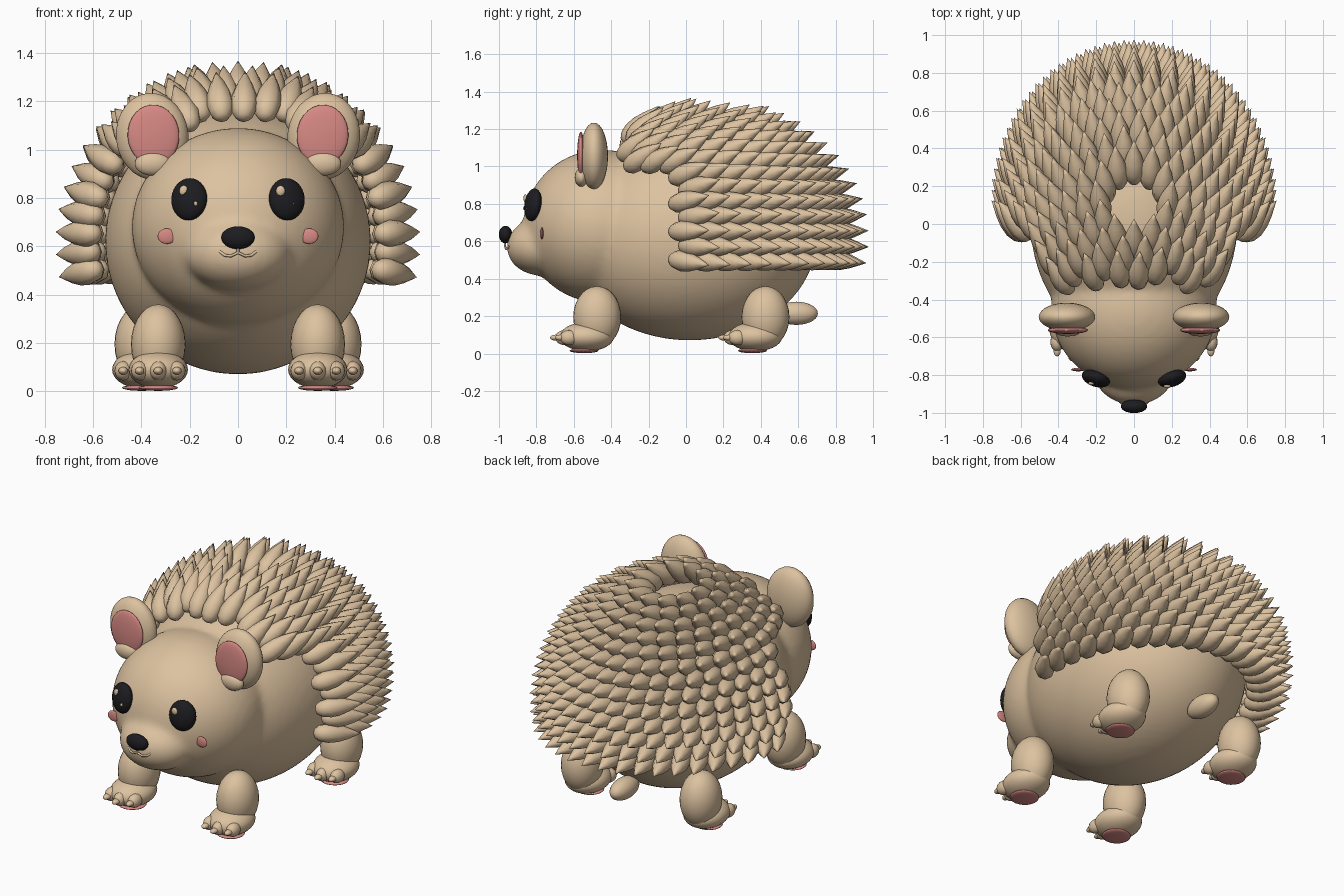
import bpy, bmesh, math
from mathutils import Vector, Matrix, Euler

if "Cube" in bpy.data.objects:
    bpy.data.objects.remove(bpy.data.objects["Cube"])


def material(name, rgb):
    m = bpy.data.materials.new(name)
    m.diffuse_color = (*rgb, 1)
    m.use_nodes = True
    m.node_tree.nodes["Principled BSDF"].inputs["Base Color"].default_value = m.diffuse_color
    return m


TAN = material("tan", (0.72, 0.54, 0.35))
PINK = material("pink", (0.68, 0.25, 0.23))
BLACK = material("black", (0.012, 0.012, 0.014))


def finish(name, bm, mat):
    me = bpy.data.meshes.new(name)
    bmesh.ops.recalc_face_normals(bm, faces=bm.faces)
    bm.to_mesh(me)
    bm.free()
    me.materials.append(mat)
    for p in me.polygons:
        p.use_smooth = True
    ob = bpy.data.objects.new(name, me)
    bpy.context.collection.objects.link(ob)
    return ob


def add_ball(bm, c, r, rot=(0, 0, 0), seg=28):
    mat = (Matrix.Translation(c) @ Euler([math.radians(a) for a in rot]).to_matrix().to_4x4()
           @ Matrix.Diagonal((*r, 1)))
    bmesh.ops.create_uvsphere(bm, u_segments=seg, v_segments=seg // 2, radius=1, matrix=mat)


def ball(name, c, r, mat, rot=(0, 0, 0), seg=28):
    bm = bmesh.new()
    add_ball(bm, c, r, rot, seg)
    return finish(name, bm, mat)


# Body, head and snout fused into one soft skin
C, R = Vector((0, 0.02, 0.62)), Vector((0.55, 0.68, 0.55))
bm = bmesh.new()
add_ball(bm, C, R, seg=64)
add_ball(bm, (0, -0.45, 0.68), (0.44, 0.42, 0.41), seg=64)
add_ball(bm, (0, -0.77, 0.57), (0.22, 0.19, 0.155), seg=48)
body = finish("body", bm, TAN)
rem = body.modifiers.new("fuse", 'REMESH')
rem.mode, rem.voxel_size, rem.use_smooth_shade = 'VOXEL', 0.02, True
sm = body.modifiers.new("soften", 'SMOOTH')
sm.factor, sm.iterations = 0.5, 10

# Spines: pointed leaves in rings round the top of the body, swept backwards
PROFILE = [(0.0, 0.0), (0.008, 0.027), (0.035, 0.047), (0.08, 0.057), (0.135, 0.052),
           (0.19, 0.036), (0.24, 0.015), (0.275, 0.0)]


def add_spine(bm, base, d):
    q = d.to_track_quat('Z', 'Y')
    n, rings = 8, []
    for h, r in PROFILE:
        if r == 0:
            rings.append([bm.verts.new(base + q @ Vector((0, 0, h)))] * n)
        else:
            rings.append([bm.verts.new(base + q @ Vector((r * math.cos(k * math.tau / n),
                          r * math.sin(k * math.tau / n), h))) for k in range(n)])
    for a, b in zip(rings, rings[1:]):
        for k in range(n):
            j = (k + 1) % n
            bm.faces.new(list(dict.fromkeys((a[k], a[j], b[j], b[k]))))


bm = bmesh.new()
for i in range(13):
    th = math.radians(16 + 7.1 * i)
    count = max(6, round(math.tau * 0.615 * math.sin(th) / 0.092))
    for k in range(count):
        ph = (k + 0.5 * (i % 2)) * math.tau / count
        u = Vector((math.sin(th) * math.cos(ph), math.sin(th) * math.sin(ph), math.cos(th)))
        p = C + u * R
        if p.y < (-0.35 if p.z > 0.94 else -0.13):
            continue
        nrm = Vector([u[a] / R[a] for a in range(3)]).normalized()
        d = (nrm * 0.6 + Vector((0, 0.78, 0))).normalized()
        add_spine(bm, p + nrm * (0.035 - 0.03 * max(0, u.y)), d)
finish("spines", bm, TAN)

# Nose, mouth and tail
ball("nose", (0, -0.965, 0.636), (0.07, 0.036, 0.047), BLACK)
ball("tail", (0, 0.59, 0.215), (0.06, 0.115, 0.062), TAN)
cu = bpy.data.curves.new("mouth", 'CURVE')
cu.dimensions, cu.bevel_depth, cu.bevel_resolution = '3D', 0.006, 2
for pts in ([(-0.075, -0.942, 0.578), (-0.055, -0.954, 0.563), (-0.03, -0.962, 0.56), (0, -0.968, 0.574),
             (0.03, -0.962, 0.56), (0.055, -0.954, 0.563), (0.075, -0.942, 0.578)],
            [(0, -0.968, 0.574), (0, -0.968, 0.6)]):
    sp = cu.splines.new('POLY')
    sp.points.add(len(pts) - 1)
    for pt, co in zip(sp.points, pts):
        pt.co = (*co, 1)
cu.materials.append(TAN)
bpy.context.collection.objects.link(bpy.data.objects.new("mouth", cu))

for side, s in (("left", -1), ("right", 1)):
    # Ears with a pink inside and a small tuft
    ball(side + "_ear", (0.355 * s, -0.492, 1.055), (0.15, 0.075, 0.18), TAN, (0, 6 * s, 0))
    ball(side + "_inner_ear", (0.35 * s, -0.562, 1.06), (0.107, 0.02, 0.126), PINK, (0, 4 * s, 0))
    ball(side + "_ear_tuft", (0.352 * s, -0.56, 0.942), (0.075, 0.035, 0.05), TAN)
    # Eyes with two highlights each
    ball(side + "_eye", (0.202 * s, -0.818, 0.795), (0.077, 0.042, 0.088), BLACK, (-8, 0, 18 * s))
    ball(side + "_eye_glint", (0.2 * s - 0.024, -0.851 - 0.008 * s, 0.83), (0.019, 0.01, 0.022), TAN, seg=16)
    ball(side + "_eye_spark", (0.2 * s + 0.025, -0.856 + 0.008 * s, 0.777), (0.008, 0.007, 0.01), TAN, seg=12)
    # Cheeks
    ball(side + "_cheek", (0.295 * s, -0.771, 0.642), (0.038, 0.009, 0.032), PINK, seg=20)
    # Legs, feet, toes, claws and pads
    for end, x, y in (("front", 0.33, -0.475), ("back", 0.398, 0.425)):
        n = f"{side}_{end}_"
        x *= s
        ball(n + "leg", (x, y, 0.195), (0.113, 0.128, 0.165), TAN)
        ball(n + "foot", (x, y - 0.055, 0.09), (0.123, 0.145, 0.078), TAN)
        ball(n + "pad", (x, y - 0.07, 0.015), (0.082, 0.078, 0.013), PINK, seg=20)
        toes, claws = bmesh.new(), bmesh.new()
        for t in (-1, 0, 1):
            ty = y - 0.175 + 0.025 * abs(t)
            add_ball(toes, (x + 0.077 * t, ty, 0.085), (0.036, 0.05, 0.04), seg=16)
            add_ball(claws, (x + 0.077 * t, ty - 0.045, 0.085), (0.02, 0.032, 0.016), seg=14)
        finish(n + "toes", toes, TAN)
        finish(n + "claws", claws, TAN)
